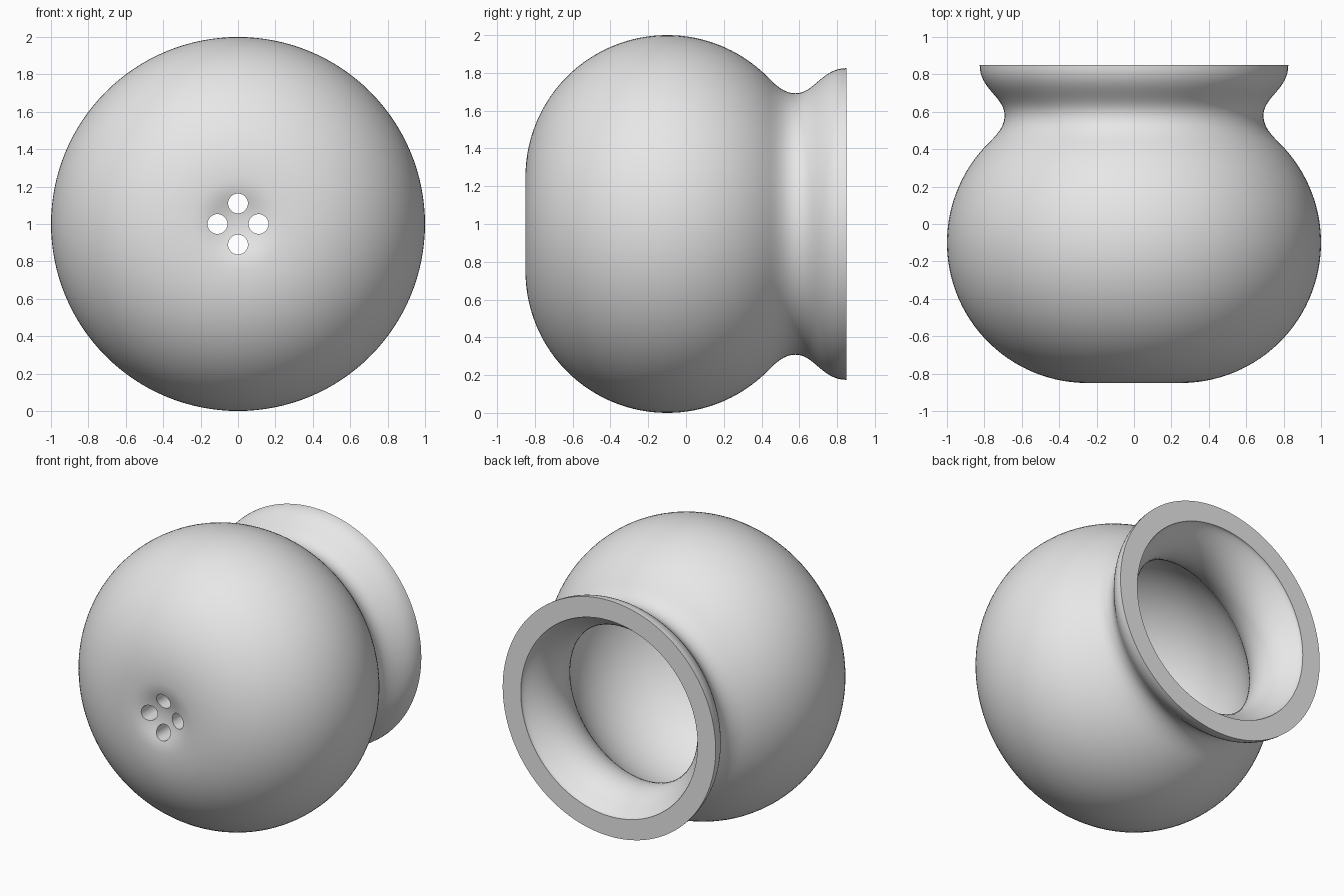
import bpy, bmesh, math
from mathutils import Vector
from mathutils.geometry import interpolate_bezier

cube = bpy.data.objects.get("Cube")
if cube:
    bpy.data.objects.remove(cube, do_unlink=True)

WALL = 0.14
AXIS_Z = 1.0
SEGMENTS = 128

grey = bpy.data.materials.new("plain grey")
grey.use_nodes = True
grey.diffuse_color = (0.8, 0.8, 0.8, 1)
grey.node_tree.nodes["Principled BSDF"].inputs["Base Color"].default_value = (0.8, 0.8, 0.8, 1)


def bezier(a, b, c, d, n):
    pts = [Vector((*p, 0)) for p in (a, b, c, d)]
    return [p.to_2d() for p in interpolate_bezier(*pts, n)]


def bulge(a0, a1, n):
    """Arc of the round body as (radius, y) points."""
    angles = [math.radians(a0 + (a1 - a0) * i / (n - 1)) for i in range(n)]
    return [Vector((0.25 + 0.75 * math.cos(a), -0.1 + 0.75 * math.sin(a))) for a in angles]


def inset(profile, distance):
    """Offset the profile towards the inside of the pot."""
    result = []
    last = len(profile) - 1
    for i, p in enumerate(profile):
        t = (profile[min(i + 1, last)] - profile[max(i - 1, 0)]).normalized()
        if i == 0:
            t = Vector((1, 0))
        elif i == last:
            t = Vector((0, 1))
        result.append(p + Vector((-t.y, t.x)) * distance)
    return result


# Outer profile: dimpled base, round body, neck, flared lip
body = bulge(-90, 46, 44)
outer = bezier((0, -0.805), (0.12, -0.805), (0.14, -0.85), body[0], 14)
outer += body[1:]
outer += bezier(body[-1], (0.72, 0.489), (0.692, 0.53), (0.692, 0.58), 10)[1:]
outer += bezier((0.692, 0.58), (0.692, 0.68), (0.825, 0.72), (0.825, 0.85), 18)[1:]
profile = outer + inset(outer, WALL)[::-1]

# Lathe the wall around the front-to-back axis
bm = bmesh.new()
verts = [bm.verts.new((r, y, AXIS_Z)) for r, y in profile]
edges = [bm.edges.new(pair) for pair in zip(verts, verts[1:])]
bmesh.ops.spin(bm, geom=verts + edges, cent=(0, 0, AXIS_Z), axis=(0, 1, 0),
               angle=math.tau, steps=SEGMENTS, use_merge=False)
bmesh.ops.remove_doubles(bm, verts=bm.verts, dist=0.0001)
bmesh.ops.recalc_face_normals(bm, faces=bm.faces)
mesh = bpy.data.meshes.new("pot")
bm.to_mesh(mesh)
bm.free()
mesh.materials.append(grey)
pot = bpy.data.objects.new("pot", mesh)
bpy.context.collection.objects.link(pot)

# Four drain holes through the base
cutters = []
for i in range(4):
    a = i * math.pi / 2
    bpy.ops.mesh.primitive_cylinder_add(
        vertices=48, radius=0.053, depth=0.5, rotation=(math.pi / 2, 0, 0),
        location=(0.11 * math.cos(a), -0.75, AXIS_Z + 0.11 * math.sin(a)))
    cutter = bpy.context.object
    cutter.name = "drain_hole_cutter"
    cutter.hide_render = True
    cutter.data.materials.append(grey)
    cutters.append(cutter)

bpy.ops.object.select_all(action="DESELECT")
pot.select_set(True)
bpy.context.view_layer.objects.active = pot
for cutter in cutters:
    mod = pot.modifiers.new("drain_hole", "BOOLEAN")
    mod.operation = "DIFFERENCE"
    mod.solver = "EXACT"
    mod.object = cutter
    bpy.ops.object.modifier_apply(modifier=mod.name)
for cutter in cutters:
    bpy.data.objects.remove(cutter, do_unlink=True)

# Smooth walls with crisp lip and hole edges
bpy.ops.object.shade_smooth_by_angle(angle=math.radians(35))
